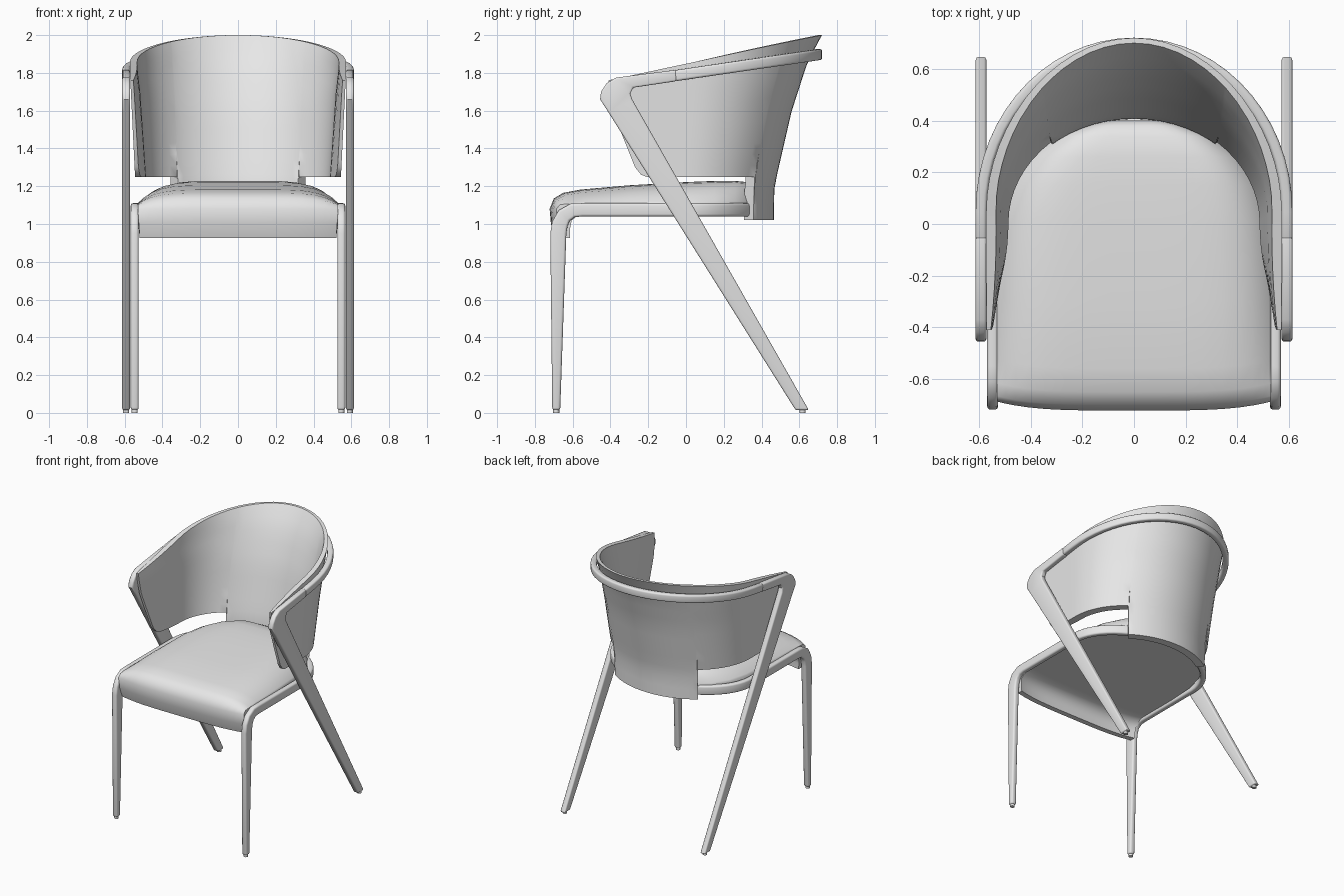
import bpy, bmesh
from math import sin, cos, radians
from mathutils import Vector

if "Cube" in bpy.data.objects:
    bpy.data.objects.remove(bpy.data.objects["Cube"])

grey = bpy.data.materials.new("light grey")
grey.use_nodes = True
grey.diffuse_color = (0.8, 0.8, 0.8, 1)
grey.node_tree.nodes["Principled BSDF"].inputs["Base Color"].default_value = (0.8, 0.8, 0.8, 1)


def lerp_table(table, z):
    """Piecewise linear lookup in (key, value) pairs."""
    if z <= table[0][0]:
        return table[0][1]
    for (k0, v0), (k1, v1) in zip(table, table[1:]):
        if z <= k1:
            return v0 + (v1 - v0) * (z - k0) / (k1 - k0)
    return table[-1][1]


def finish(name, bm, bevel=0.0, smooth=35):
    bmesh.ops.recalc_face_normals(bm, faces=bm.faces)
    if bevel:
        hard = [e for e in bm.edges if e.calc_face_angle(0) > radians(50)]
        bmesh.ops.bevel(bm, geom=hard, offset=bevel, segments=3, profile=0.5,
                        affect='EDGES', clamp_overlap=True)
    mesh = bpy.data.meshes.new(name)
    bm.to_mesh(mesh)
    bm.free()
    mesh.materials.append(grey)
    obj = bpy.data.objects.new(name, mesh)
    bpy.context.collection.objects.link(obj)
    bpy.ops.object.select_all(action='DESELECT')
    obj.select_set(True)
    bpy.context.view_layer.objects.active = obj
    bpy.ops.object.shade_smooth_by_angle(angle=radians(smooth))
    return obj


def loft(name, rings, **kw):
    """Skin closed rings of equal length and cap both ends."""
    bm = bmesh.new()
    rows = [[bm.verts.new(p) for p in ring] for ring in rings]
    n = len(rows[0])
    for a, b in zip(rows, rows[1:]):
        for i in range(n):
            j = (i + 1) % n
            bm.faces.new((a[i], a[j], b[j], b[i]))
    bm.faces.new(rows[0])
    bm.faces.new(rows[-1])
    return finish(name, bm, **kw)


def sweep(name, path, thick, bevel):
    """Sweep a rectangular section; path holds (point, outward, height)."""
    rings = []
    for i, (p, out, h) in enumerate(path):
        ahead = path[min(i + 1, len(path) - 1)][0]
        behind = path[max(i - 1, 0)][0]
        up = (ahead - behind).cross(out).normalized() * h / 2
        side = out * thick / 2
        rings.append([p + side + up, p + side - up, p - side - up, p - side + up])
    return loft(name, rings, bevel=bevel)


def u_path(side, a, b, y0, z_at, h):
    """Side stations (y, z, height), a half ellipse round the back, mirrored side."""
    left = [(Vector((a, y, z)), Vector((1, 0, 0)), hh) for y, z, hh in side]
    arc = []
    for d in range(0, 181, 6):
        c, s = cos(radians(d)), sin(radians(d))
        y = y0 + b * s
        arc.append((Vector((a * c, y, z_at(y))), Vector((c / a, s / b, 0)).normalized(), h))
    flip = Vector((-1, 1, 1))
    right = [(p * flip, o * flip, hh) for p, o, hh in reversed(left)]
    return left + arc + right


# Front legs bending into the rail round the seat
leg_side = [(-0.687, 0.015, 0.042), (-0.676, 0.95, 0.085), (-0.668, 1.0, 0.085),
            (-0.645, 1.045, 0.08), (-0.60, 1.072, 0.075), (-0.55, 1.075, 0.07)]
sweep("front_legs_and_seat_rail",
      u_path(leg_side, 0.547, 0.395, 0.0, lambda y: 1.075, 0.07), 0.042, 0.013)


# Arm rail round the back
def arm_z(y):
    return 1.786 + 0.148 * (y + 0.05)


sweep("arm_rail", u_path([(-0.06, arm_z(-0.06), 0.058)], 0.592, 0.65, 0.05, arm_z, 0.058),
      0.042, 0.012)

# Slanted rear legs with the arm corner
leg_outline = [(0.58, 0.015), (0.65, 0.015), (-0.285, 1.66), (-0.295, 1.69), (-0.28, 1.722),
               (-0.05, 1.756), (-0.05, 1.816), (-0.37, 1.775), (-0.42, 1.745),
               (-0.45, 1.70), (-0.455, 1.66), (-0.41, 1.59)]
for label, sx in (("left", 1), ("right", -1)):
    loft(label + "_rear_leg",
         [[(sx * x, y, z) for y, z in leg_outline] for x in (0.571, 0.613)], bevel=0.01)

# Glides under the feet
for label, sx in (("left", 1), ("right", -1)):
    for end, x, y in (("front", 0.547, -0.687), ("rear", 0.592, 0.617)):
        bm = bmesh.new()
        bmesh.ops.create_cone(bm, cap_ends=True, segments=12, radius1=0.016,
                              radius2=0.016, depth=0.03)
        bmesh.ops.translate(bm, vec=(sx * x, y, 0.015), verts=bm.verts)
        finish(label + "_" + end + "_glide", bm)

# Seat cushion: rows of (top y, top z, bottom y, bottom z, half width)
cushion_rows = [(-0.69, 0.925, -0.65, 0.925, 0.52), (-0.715, 1.0, -0.65, 0.97, 0.525),
                (-0.722, 1.08, -0.64, 1.02, 0.53), (-0.70, 1.135, -0.60, 1.05, 0.53),
                (-0.65, 1.165, -0.57, 1.06, 0.53), (-0.56, 1.182, -0.53, 1.06, 0.53),
                (-0.3, 1.205, -0.3, 1.06, 0.53), (0.0, 1.222, 0.0, 1.06, 0.515),
                (0.15, 1.228, 0.15, 1.06, 0.475), (0.26, 1.228, 0.26, 1.06, 0.405),
                (0.34, 1.22, 0.34, 1.06, 0.31), (0.38, 1.20, 0.38, 1.06, 0.21),
                (0.40, 1.17, 0.40, 1.06, 0.12)]
spread = [sin(radians(d)) for d in range(-90, 91, 10)]
rings = []
for yt, zt, yb, zb, w in cushion_rows:
    sweep_back = 0.035 if yt < -0.5 else 0
    drop = max(0, zt - 1.10) * 0.9
    top = [(w * s, yt + sweep_back * s ** 4, zt - drop * s ** 6) for s in spread]
    bottom = [(w * s, yb + sweep_back * s ** 4, zb) for s in reversed(spread)]
    rings.append(top + bottom)
loft("seat_cushion", rings, smooth=50)

# Wrapped back shell: plan is a half ellipse with straight sides, flaring with height
BACK = [(1.02, 0.465), (1.2, 0.468), (1.6, 0.56), (1.86, 0.645), (2.0, 0.72)]
FRONT = [(1.25, -0.25), (1.6, -0.39), (1.72, -0.41)]
CENTRE = [(1.2, 0.0), (1.9, 0.05)]
WIDTH = [(1.25, 0.545), (1.8, 0.572)]
PAD = [(1.2, 0.06), (1.7, 0.05), (1.9, 0.035), (2.0, 0.02)]


def shell_point(deg, z, inset):
    """deg 0 is the back centre, 90 the start of the straight side, 180 its front."""
    sign, d = (-1 if deg < 0 else 1), abs(deg)
    a, y0 = lerp_table(WIDTH, z), lerp_table(CENTRE, z)
    b = lerp_table(BACK, z) - y0
    if d <= 90:
        s, c = sin(radians(d)), cos(radians(d))
        p, n = Vector((a * s, y0 + b * c, z)), Vector((s / a, c / b, 0)).normalized()
    else:
        t = (d - 90) / 90
        p, n = Vector((a, y0 + (lerp_table(FRONT, z) - y0) * t, z)), Vector((1, 0, 0))
        inset *= 1 - 0.65 * t ** 2
    p -= n * inset
    return Vector((sign * p.x, p.y, p.z))


half = [6, 12, 18, 24, 30, 36, 40, 41, 47, 54, 60, 66, 72, 78, 84, 90,
        105, 120, 135, 150, 165, 174, 180]
rings = []
for deg in [-d for d in reversed(half)] + [0] + half:
    d = abs(deg)
    y_top = shell_point(deg, 1.765 + 0.235 * max(0, cos(radians(d / 2))), 0).y
    z_top = 1.765 + 0.212 * (y_top + 0.39)
    # The middle runs down behind the seat as a tab; the front corners are rounded
    z_low = 1.02 if d <= 40 else lerp_table([(165, 1.25), (174, 1.26), (180, 1.30)], d)
    levels = [z_low + (z_top - z_low) * i / 12 for i in range(13)]
    outer = [shell_point(deg, z, 0) for z in levels]
    inner = [shell_point(deg, z, lerp_table(PAD, z)) for z in reversed(levels)]
    rings.append(outer + inner)
loft("back_shell", rings)
